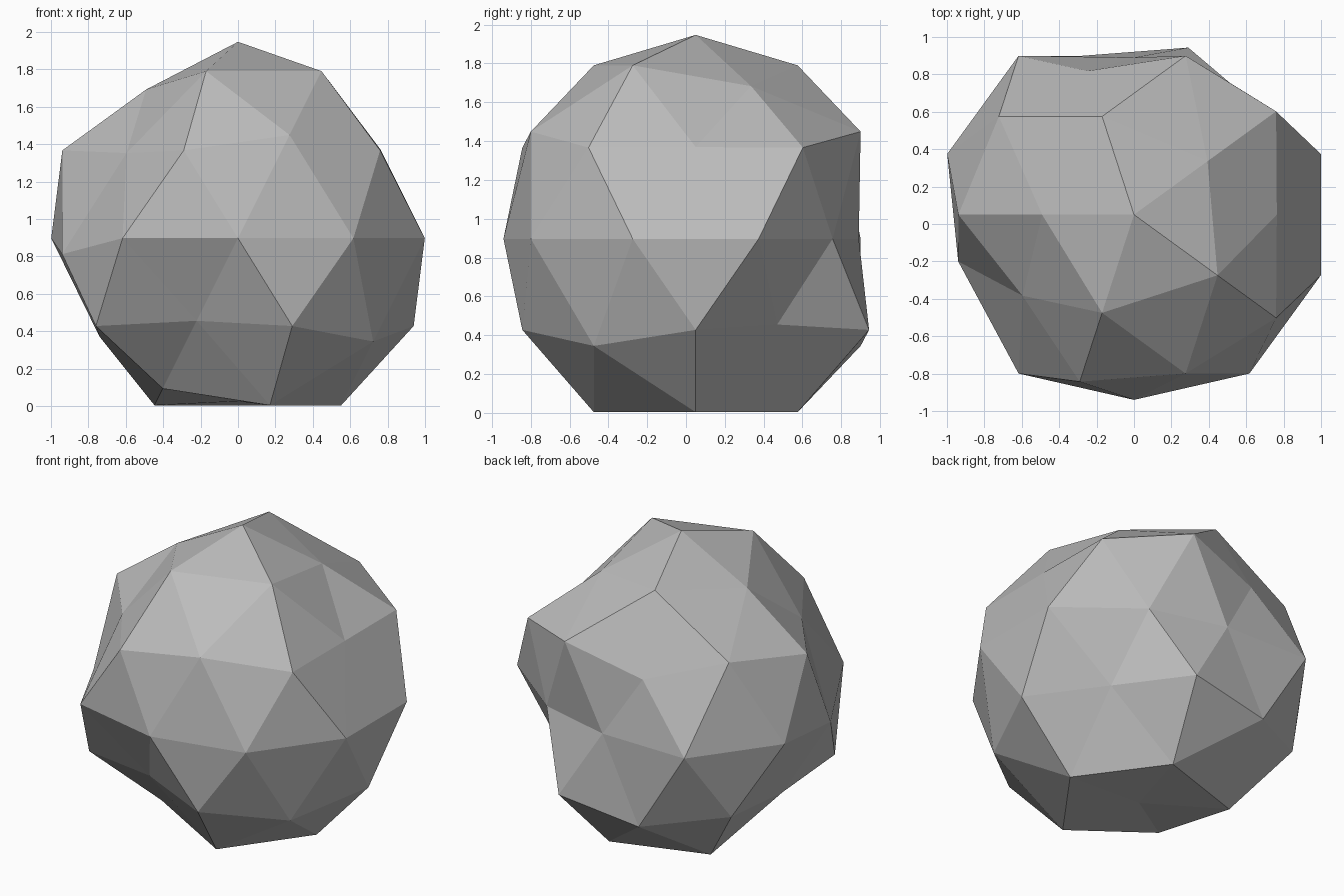
import bpy, bmesh
from math import pi, radians, sin, cos
from mathutils import Matrix, Vector

old = bpy.data.objects.get("Cube")
if old:
    bpy.data.objects.remove(old, do_unlink=True)

RADIUS = 1.05
CENTRE = Vector((0, 0.05, 0.897))

# Grey stone material
stone = bpy.data.materials.new("stone_grey")
stone.use_nodes = True
grey = (0.5, 0.5, 0.5, 1)
stone.diffuse_color = grey
stone.node_tree.nodes["Principled BSDF"].inputs["Base Color"].default_value = grey

# Faceted ball, turned half round
bm = bmesh.new()
bmesh.ops.create_icosphere(bm, subdivisions=2, radius=RADIUS,
                           matrix=Matrix.Rotation(pi, 4, 'Z'))
bm.verts.ensure_lookup_table()
rest = [(v, v.co.normalized()) for v in bm.verts]


def vertex_at(azimuth, elevation):
    a, e = radians(azimuth), radians(elevation)
    aim = Vector((cos(a) * cos(e), sin(a) * cos(e), sin(e)))
    return max(rest, key=lambda item: item[1].dot(aim))[0]


# Dents: azimuth, elevation, share of the radius kept
for azimuth, elevation, keep in (
        (180, 58, 0.89), (36, 58, 0.88),
        (108, 27, 0.86), (0, 32, 0.855), (-144, 32, 0.825),
        (-90, 0, 0.943), (54, 0, 0.83), (90, 0, 0.80),
        (36, -32, 0.80), (-108, -32, 0.80),
        (-144, -58, 0.90), (0, -90, 0.83)):
    vertex_at(azimuth, elevation).co *= keep

# Two corners knocked sideways
vertex_at(-162, 0).co = (-0.94, -0.25, -0.085)
vertex_at(180, -32).co = (-0.74, -0.02, -0.527)

bmesh.ops.translate(bm, verts=bm.verts, vec=CENTRE)
bmesh.ops.recalc_face_normals(bm, faces=bm.faces)
mesh = bpy.data.meshes.new("boulder")
bm.to_mesh(mesh)
bm.free()
mesh.materials.append(stone)
bpy.context.collection.objects.link(bpy.data.objects.new("boulder", mesh))
